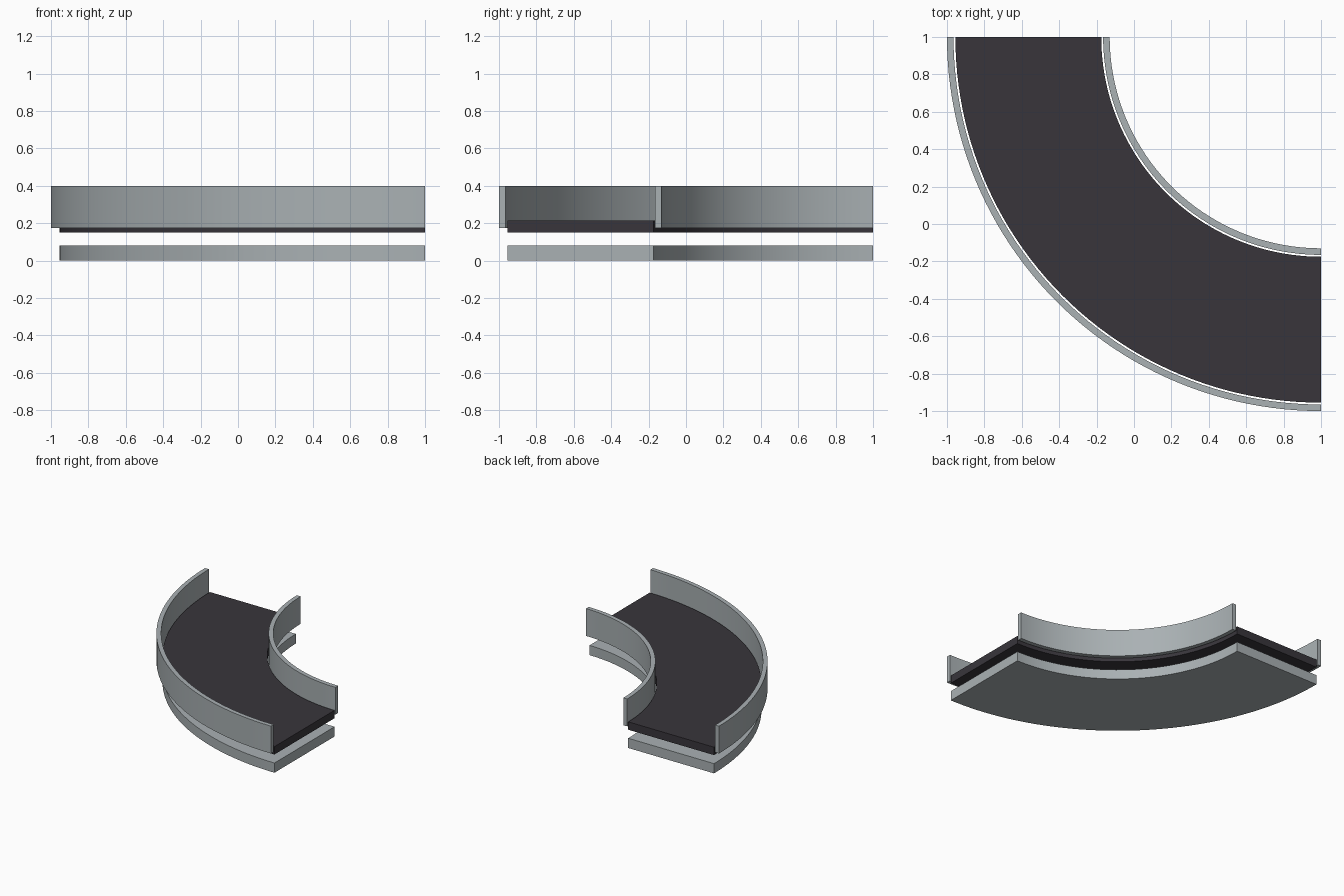
import bpy, bmesh, math

cube = bpy.data.objects.get("Cube")
if cube:
    bpy.data.objects.remove(cube, do_unlink=True)

SEGMENTS = 48
CENTRE = 1.0  # x and y of the bend's centre


def make_material(name, colour):
    mat = bpy.data.materials.new(name)
    mat.use_nodes = True
    mat.diffuse_color = colour
    mat.node_tree.nodes["Principled BSDF"].inputs["Base Color"].default_value = colour
    return mat


def quarter_ring(name, inner, outer, bottom, top, mat):
    """Sweep a rectangular section through a quarter turn and cap the ends."""
    bm = bmesh.new()
    section = [(inner, bottom), (outer, bottom), (outer, top), (inner, top)]
    rings = []
    for i in range(SEGMENTS + 1):
        a = math.pi + math.pi / 2 * i / SEGMENTS
        rings.append([bm.verts.new((CENTRE + r * math.cos(a), CENTRE + r * math.sin(a), z))
                      for r, z in section])
    for a, b in zip(rings, rings[1:]):
        for k in range(4):
            n = (k + 1) % 4
            bm.faces.new((a[k], a[n], b[n], b[k]))
    bm.faces.new(rings[0])
    bm.faces.new(rings[-1])
    bmesh.ops.recalc_face_normals(bm, faces=bm.faces)
    mesh = bpy.data.meshes.new(name)
    bm.to_mesh(mesh)
    bm.free()
    mesh.materials.append(mat)
    obj = bpy.data.objects.new(name, mesh)
    bpy.context.collection.objects.link(obj)
    # Smooth the curved walls, keep the corners crisp
    bpy.ops.object.select_all(action='DESELECT')
    obj.select_set(True)
    bpy.context.view_layer.objects.active = obj
    bpy.ops.object.shade_smooth_by_angle(angle=math.radians(30))
    return obj


steel = make_material("grey metal", (0.40, 0.44, 0.455, 1))
rubber = make_material("dark rubber", (0.04, 0.036, 0.044, 1))

# Base slab and the belt floating above it
quarter_ring("base", 1.175, 1.955, 0.0, 0.08, steel)
quarter_ring("belt", 1.175, 1.955, 0.15, 0.215, rubber)

# Guard rails along both edges of the belt
quarter_ring("inner_rail", 1.13, 1.165, 0.175, 0.4, steel)
quarter_ring("outer_rail", 1.965, 2.0, 0.175, 0.4, steel)
